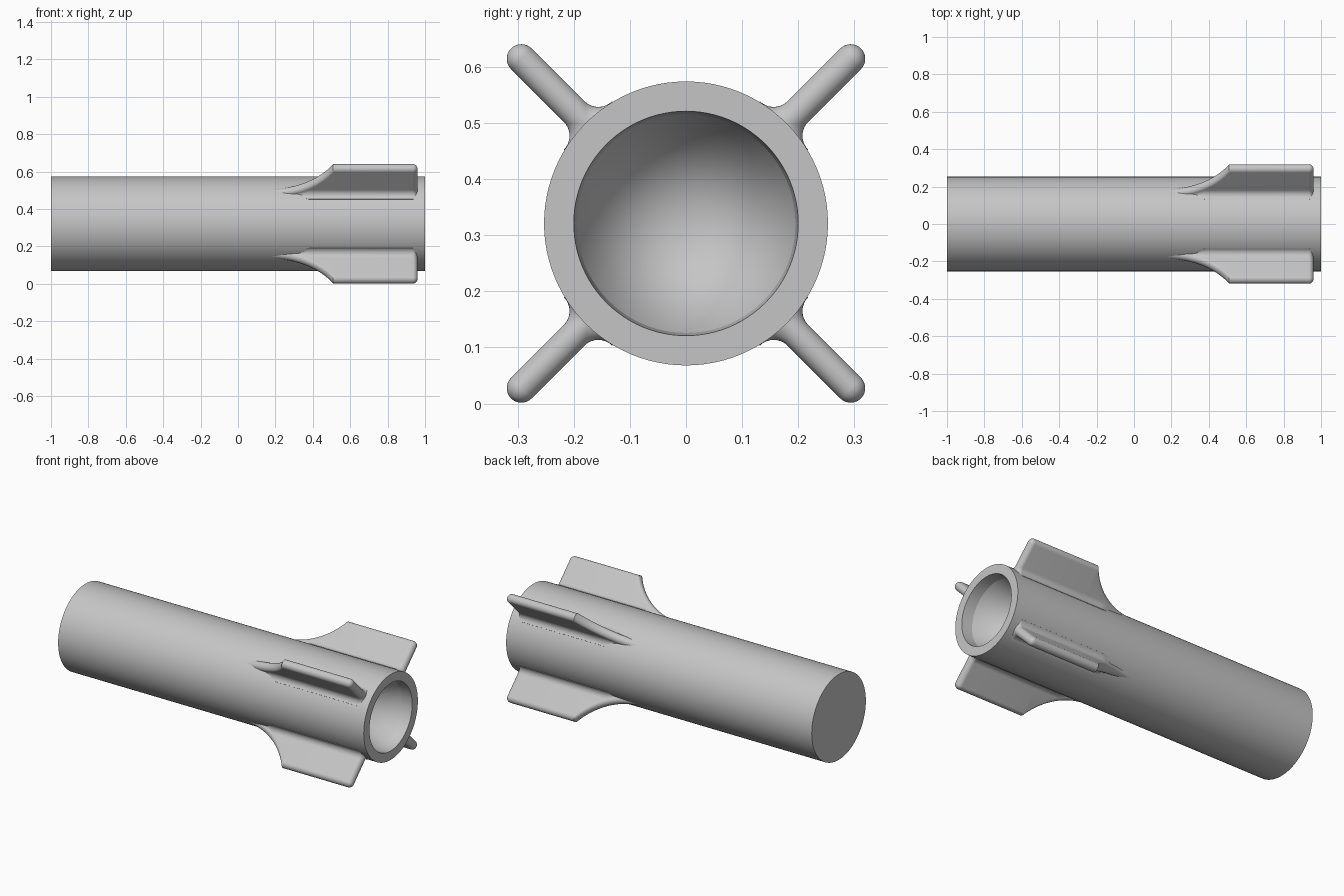
import bpy, bmesh
from math import sin, cos, pi, radians

cube = bpy.data.objects.get("Cube")
if cube:
    bpy.data.objects.remove(cube, do_unlink=True)

AXIS_Z = 0.321      # height of the body axis
BODY_R = 0.253
HALF_W = 0.026      # half thickness of a fin
TIP_R = 0.441       # outer radius of the fins

grey = bpy.data.materials.new("plain_grey")
grey.use_nodes = True
colour = (0.56, 0.56, 0.56, 1)
grey.diffuse_color = colour
grey.node_tree.nodes["Principled BSDF"].inputs["Base Color"].default_value = colour


def finish(bm, name):
    bmesh.ops.remove_doubles(bm, verts=bm.verts, dist=1e-5)
    bmesh.ops.recalc_face_normals(bm, faces=bm.faces)
    mesh = bpy.data.meshes.new(name)
    bm.to_mesh(mesh)
    bm.free()
    mesh.materials.append(grey)
    return mesh


def place(mesh, name, turn=0.0, sharp=30):
    obj = bpy.data.objects.new(name, mesh)
    bpy.context.collection.objects.link(obj)
    obj.location.z = AXIS_Z
    obj.rotation_euler.x = radians(turn)
    bpy.ops.object.select_all(action="DESELECT")
    obj.select_set(True)
    bpy.context.view_layer.objects.active = obj
    bpy.ops.object.shade_smooth_by_angle(angle=radians(sharp))
    return obj


# Body: closed tube with a short lip and a conical bore, turned about x
bm = bmesh.new()
profile = [(-1, 0), (-1, BODY_R), (1, BODY_R), (1, 0.2), (0.935, 0.195), (0.47, 0)]
verts = [bm.verts.new((x, 0, r)) for x, r in profile]
edges = [bm.edges.new(pair) for pair in zip(verts, verts[1:])]
bmesh.ops.spin(bm, geom=verts + edges, cent=(0, 0, 0), axis=(1, 0, 0),
               angle=2 * pi, steps=96, use_duplicate=False)
place(finish(bm, "body"), "body", sharp=15)


# Fin cross-section: root fillets, flat sides and a round tip
def section(centre_r, w):
    root = min(0.247, centre_r)
    f = min(0.035, centre_r - root) * w / HALF_W
    angles = [i * pi / 16 for i in range(9)]
    side = [(w + f, 0.21)]
    side += [(w + f - f * sin(a), root + f - f * cos(a)) for a in angles]
    side += [(w * cos(a), centre_r + w * sin(a)) for a in angles]
    return side + [(-t, r) for t, r in reversed(side[:-1])]


# Stations: swept leading arc, straight span, rounded trailing edge
SWEEP_R, SWEEP = 0.4, radians(58)
stations = []
for i in range(21):
    a = SWEEP * i / 20
    top = min(BODY_R + SWEEP_R * (1 - cos(a)), TIP_R)
    stations.append((0.17 + SWEEP_R * sin(a), top - HALF_W, HALF_W))
stations.append((0.515, TIP_R - HALF_W, HALF_W))
for i in range(9):
    a = radians(86) * i / 8
    stations.append((0.96 - HALF_W * (1 - sin(a)), TIP_R - HALF_W, HALF_W * cos(a)))

bm = bmesh.new()
rings = [[bm.verts.new((x, t, r)) for t, r in section(c, w)] for x, c, w in stations]
count = len(rings[0])
for a, b in zip(rings, rings[1:]):
    for i in range(count):
        j = (i + 1) % count
        bm.faces.new((a[i], a[j], b[j], b[i]))
bm.faces.new(rings[0])
bm.faces.new(rings[-1])
fin = finish(bm, "fin")

names = ["upper_front_fin", "lower_front_fin", "lower_back_fin", "upper_back_fin"]
for i, name in enumerate(names):
    place(fin, name, turn=45 + 90 * i)
